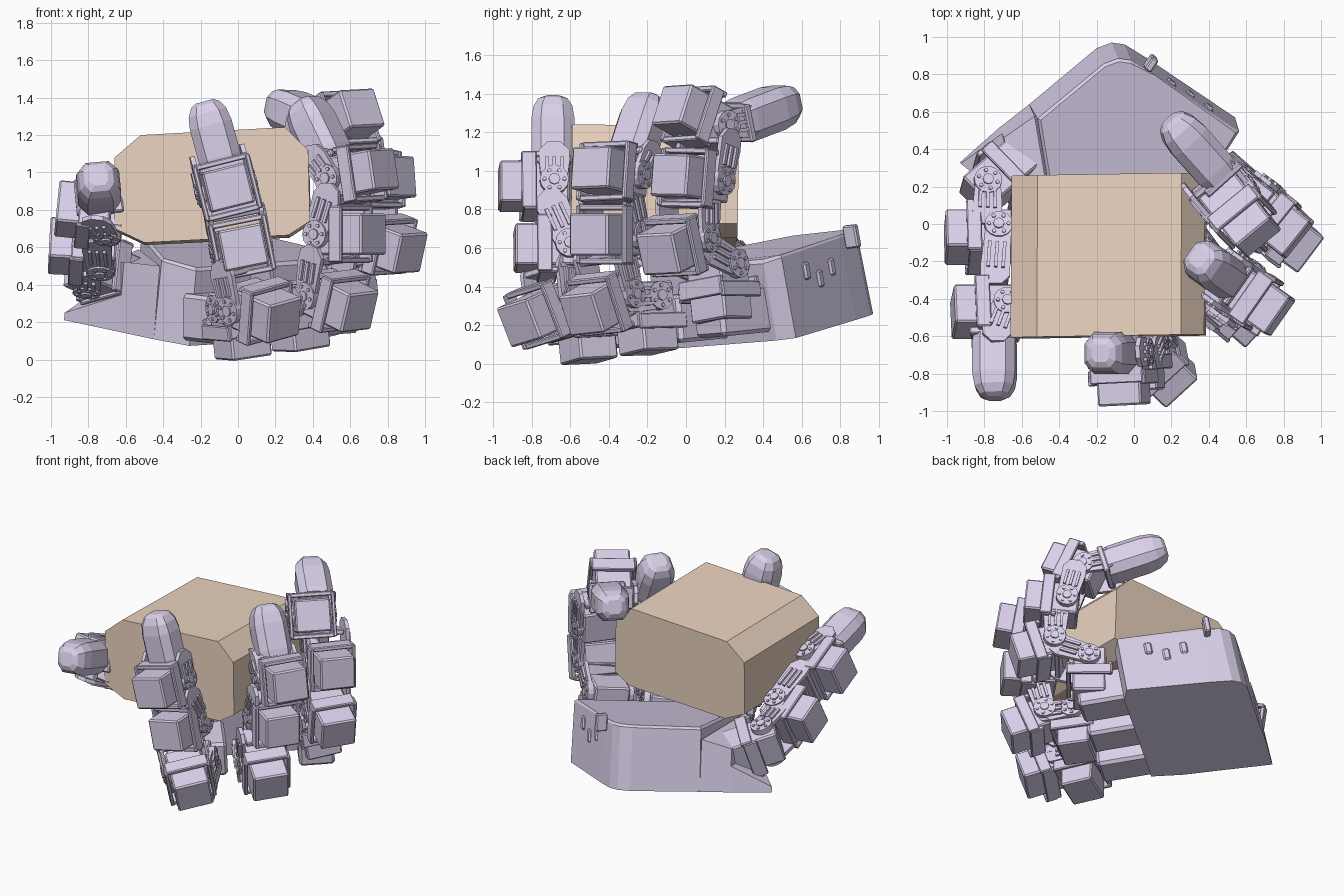
import bpy, bmesh, math
from mathutils import Vector as V, Matrix

if "Cube" in bpy.data.objects:
    bpy.data.objects.remove(bpy.data.objects["Cube"])


def material(name, rgb):
    m = bpy.data.materials.new(name)
    m.diffuse_color = (*rgb, 1)
    m.use_nodes = True
    m.node_tree.nodes["Principled BSDF"].inputs["Base Color"].default_value = m.diffuse_color
    return m


LILAC = material("lilac", (0.70, 0.63, 0.82))
TAN = material("tan", (0.84, 0.66, 0.53))


def finish(bm, name, mat=LILAC):
    bmesh.ops.recalc_face_normals(bm, faces=bm.faces)
    me = bpy.data.meshes.new(name)
    bm.to_mesh(me)
    bm.free()
    ob = bpy.data.objects.new(name, me)
    bpy.context.collection.objects.link(ob)
    me.materials.append(mat)
    return ob


def frame(c, n, d):
    """Local x = joint axis, y = outward side of finger, z = along finger."""
    n = V(n).normalized()
    a = n.cross(V(d)).normalized()
    d = a.cross(n)
    m = Matrix((a, n, d)).transposed().to_4x4()
    m.translation = V(c)
    return m


def box(bm, m, at, size, bev=0.0):
    t = bmesh.new()
    bmesh.ops.create_cube(t, size=1)
    bmesh.ops.scale(t, vec=size, verts=t.verts)
    if bev:
        bmesh.ops.bevel(t, geom=t.edges[:], offset=bev, segments=1, affect='EDGES')
    bmesh.ops.transform(t, matrix=m @ Matrix.Translation(at), verts=t.verts)
    tmp = bpy.data.meshes.new("tmp")
    t.to_mesh(tmp)
    t.free()
    bm.from_mesh(tmp)
    bpy.data.meshes.remove(tmp)


def disc(bm, m, at, r, h, seg=14):
    mat = m @ Matrix.Translation(at) @ Matrix.Rotation(math.pi / 2, 4, 'Y')
    bmesh.ops.create_cone(bm, cap_ends=True, segments=seg, radius1=r, radius2=r, depth=h, matrix=mat)


def motor(name, m):
    # servo body with its long side pointing outward
    bm = bmesh.new()
    box(bm, m, (0, 0.01, 0), (0.24, 0.36, 0.22), 0.01)
    finish(bm, name + "_motor")
    # square clamp around the body
    bm = bmesh.new()
    for s in (-1, 1):
        box(bm, m, (s * 0.145, 0.04, 0), (0.025, 0.08, 0.30), 0.006)
        box(bm, m, (0, 0.02, s * 0.14), (0.29, 0.10, 0.03), 0.006)
        # round horn with screws
        disc(bm, m, (s * 0.135, -0.09, 0), 0.075, 0.05)
        disc(bm, m, (s * 0.163, -0.09, 0), 0.03, 0.015, 8)
        for k in range(6):
            w = k * math.tau / 6
            disc(bm, m, (s * 0.162, -0.09 + 0.052 * math.cos(w), 0.052 * math.sin(w)), 0.011, 0.012, 6)
    finish(bm, name + "_clamp")


def yoke(name, m, target, reach=0.8):
    # forked link from the horn to the next part
    local = m.inverted() @ V(target)
    h = V((0, -0.09, 0))
    e = V((0, local.y, local.z))
    e = h + (e - h) * reach
    dirz = (e - h).normalized()
    side = dirz.cross(V((1, 0, 0)))
    rot = Matrix((V((1, 0, 0)), side, dirz)).transposed().to_4x4()
    bm = bmesh.new()
    for s in (-1, 1):
        pts = []
        for x in (0.125, 0.15):
            for c, r in ((h, 0.07), (e, 0.085)):
                for k in range(8):
                    w = (k + .5) * math.tau / 8
                    p = c + V((s * x, r * math.cos(w), r * math.sin(w)))
                    pts.append(bm.verts.new(m @ p))
        bmesh.ops.convex_hull(bm, input=pts)
        # raised ribs on each fork
        for q in (-0.04, 0, 0.04):
            mid = (h + e * 2) / 3 + side * q + V((s * 0.155, 0, 0))
            box(bm, m @ Matrix.Translation(mid) @ rot, (0, 0, 0), (0.02, 0.018, (e - h).length * 0.55))
    box(bm, m @ Matrix.Translation(e) @ rot, (local.x * .3, 0, 0), (0.28, 0.15, 0.035), 0.006)
    finish(bm, name + "_yoke")


def fingertip(name, a, b, n):
    a, b = V(a), V(b)
    m = frame(a, n, b - a)
    L = (b - a).length
    rings = []
    bm = bmesh.new()
    for t, s in ((-0.02, 0.95), (0.1, 1), (0.62, 1), (0.82, 0.9), (0.95, 0.68), (1.0, 0.42)):
        ring = []
        for x, y in ((1, .55), (.6, 1), (-.6, 1), (-1, .55), (-1, -.5), (-.6, -1), (.6, -1), (1, -.5)):
            ring.append(bm.verts.new(m @ V((x * s * 0.115, y * s * 0.112, t * L))))
        rings.append(ring)
    for r, q in zip(rings, rings[1:]):
        for i in range(8):
            bm.faces.new((r[i], r[(i + 1) % 8], q[(i + 1) % 8], q[i]))
    bm.faces.new(rings[0])
    bm.faces.new(rings[-1])
    box(bm, m, (0, 0, -0.02), (0.25, 0.2, 0.04), 0.008)
    finish(bm, name + "_tip")


def digit(name, joints, tip):
    mats = [frame(*j) for j in joints]
    for i, m in enumerate(mats):
        nm = f"{name}_{i + 1}"
        last = i + 1 == len(mats)
        motor(nm, m)
        yoke(nm, m, tip[0] if last else mats[i + 1] @ V((0, -.02, 0)), 0.95 if last else 0.62)
    fingertip(name, *tip)


# three fingers and thumb: joint list of (centre, outward, along), then tip
digit("front_finger", [
    ((0.01, -0.52, 0.20), (0.1, 0.1, -1), (0.45, -0.85, 0)),
    ((0.12, -0.745, 0.265), (0.68, -0.65, -0.3), (-0.1, -0.2, 1)),
    ((0.02, -0.70, 0.60), (0.05, -1, 0.0), (-0.2, 0, 1)),
    ((-0.06, -0.78, 0.92), (0.05, -1, 0.0), (-0.25, 0, 1))],
    ((-0.09, -0.69, 1.05), (-0.18, -0.68, 1.38), (0, -1, 0)))
digit("middle_finger", [
    ((0.32, -0.21, 0.245), (0.1, 0.1, -1), (0.55, -0.75, 0)),
    ((0.52, -0.43, 0.32), (0.7, -0.6, -0.35), (0.1, -0.2, 1)),
    ((0.57, -0.40, 0.67), (0.8, -0.55, 0.0), (0, 0, 1)),
    ((0.63, -0.39, 0.99), (0.78, -0.55, 0.15), (-0.2, 0.1, 1))],
    ((0.49, -0.28, 1.08), (0.30, -0.15, 1.345), (0.7, -0.5, 0.5)))
digit("back_finger", [
    ((0.53, 0.17, 0.41), (0.1, 0.1, -1), (0.6, -0.6, 0.4)),
    ((0.78, -0.04, 0.62), (0.68, -0.5, -0.25), (0.2, -0.2, 1)),
    ((0.73, 0.03, 0.96), (0.75, -0.6, 0.1), (-0.1, 0.1, 1)),
    ((0.56, 0.06, 1.27), (0.55, -0.7, 0.4), (-0.3, 0.3, 1))],
    ((0.45, 0.27, 1.255), (0.18, 0.57, 1.285), (0.2, -0.2, 1)))
digit("thumb", [
    ((-0.73, 0.24, 0.47), (0.7, 0.6, -0.3), (0.6, -0.7, 0.2)),
    ((-0.82, -0.07, 0.60), (-1, 0, 0.05), (0.05, -0.88, 0.45)),
    ((-0.78, -0.47, 0.79), (-1, 0, 0.1), (0.05, -0.9, 0.4))],
    ((-0.745, -0.61, 0.88), (-0.745, -0.93, 0.985), (-0.1, 0.3, 1)))


# palm: slabs standing on one tilted base plane
UP = V((0.08, -0.177, 0.98))


def slab(name, pts, bev=0.0, inset=1.0):
    bm = bmesh.new()
    base = [V((x, y, 0.075 - 0.082 * x + 0.18 * y)) for x, y, h in pts]
    mid = sum(base, V()) / len(base)
    lo = [bm.verts.new(p) for p in base]
    hi = [bm.verts.new(mid + (p - mid) * inset + UP * q[2]) for p, q in zip(base, pts)]
    k = len(pts)
    for i in range(k):
        bm.faces.new((lo[i], lo[(i + 1) % k], hi[(i + 1) % k], hi[i]))
    bm.faces.new(lo)
    top = bm.faces.new(hi)
    if bev:
        bmesh.ops.bevel(bm, geom=list(top.edges), offset=bev, segments=1, affect='EDGES')
    return finish(bm, name)


slab("palm_body", [(-.45, -.02, .44), (-.26, -.13, .42), (.48, .47, .42), (.54, .57, .44),
                   (.08, .88, .45), (-.05, .96, .45), (-.12, .97, .45), (-.2, .94, .45), (-.56, .64, .44)],
     0.015, 0.98)
slab("thumb_mount", [(-.72, .515, .30), (-.56, .64, .36), (-.45, -.02, .40), (-.64, .12, .38)])
slab("thumb_flange", [(-.93, .33, .04), (-.72, .515, .18), (-.64, .12, .2)])
# blocks on the finger edge of the palm and bosses on the wrist wall
bm = bmesh.new()
tilt = frame((0, 0, 0), (0.63, -0.78, -0.08), UP)
for x, y in ((-.10, -.21), (.18, .03), (.45, .25)):
    box(bm, tilt, tilt.inverted() @ V((x, y, 0.22 + 0.12 * max(0, x))), (0.24, 0.36, 0.25), 0.02)
finish(bm, "knuckle_blocks")
bm = bmesh.new()
wall = frame((0, 0, 0), (0.56, 0.83, 0.1), UP)
box(bm, wall, wall.inverted() @ V((.09, .86, .66)), (0.04, 0.08, 0.12), 0.008)
for x, y, z in ((.19, .74, .50), (.29, .68, .44), (.39, .61, .48)):
    box(bm, wall, wall.inverted() @ V((x, y, z)), (0.05, 0.06, 0.09), 0.01)
finish(bm, "wrist_bosses")

# held block: chamfered octagonal profile, pitched slightly to the back
bm = bmesh.new()
prof = [(-.66, .70), (-.50, .625), (.27, .665), (.385, .74), (.375, 1.12), (.25, 1.242), (-.52, 1.2), (-.66, 1.08)]
f = [bm.verts.new((x, -.6 + (z - .9) * .015 + .015 * x, z)) for x, z in prof]
b = [bm.verts.new((x + .005, .265 + (z - .9) * .015 + .015 * x, z - .014)) for x, z in prof]
for i in range(8):
    bm.faces.new((f[i], f[(i + 1) % 8], b[(i + 1) % 8], b[i]))
bm.faces.new(f)
bm.faces.new(b)
finish(bm, "held_block", TAN)
